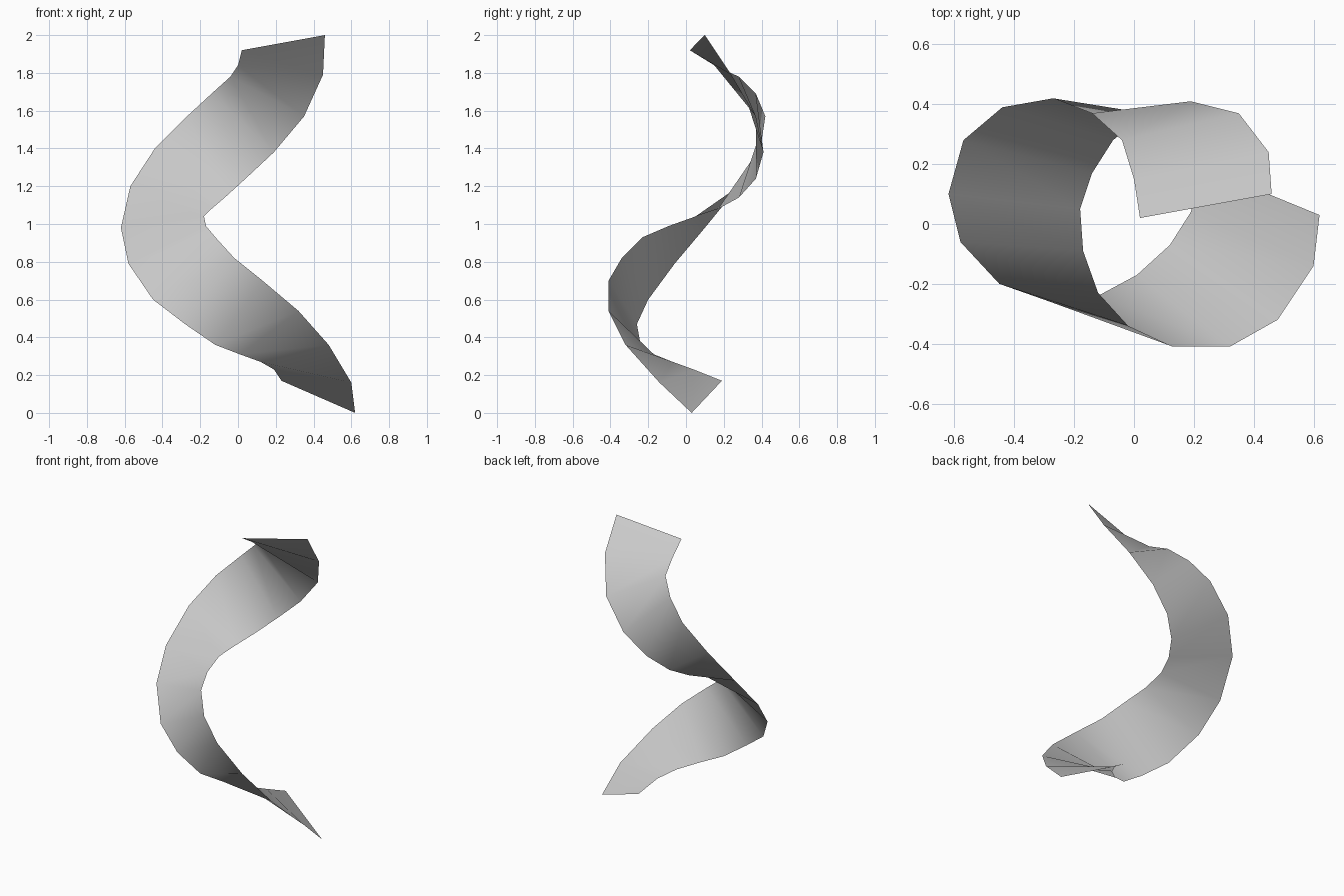
import bpy
import bmesh
from mathutils import Vector

# Remove the default object only
default_object = bpy.data.objects.get("Cube")
if default_object:
    bpy.data.objects.remove(default_object, do_unlink=True)


def make_material(name, colour):
    material = bpy.data.materials.new(name)
    material.use_nodes = True
    material.diffuse_color = colour
    shader = material.node_tree.nodes["Principled BSDF"]
    shader.inputs["Base Color"].default_value = colour
    return material


def rail_points(path):
    """Turn a path given in hundredths of a unit into vectors."""
    return [Vector(point) / 100 for point in path]


def build_ribbon(name, first_rail, second_rail, material):
    """Bridge two rails of equal length with a single row of quads."""
    sheet = bmesh.new()
    first_edge = [sheet.verts.new(point) for point in first_rail]
    second_edge = [sheet.verts.new(point) for point in second_rail]
    for step in range(len(first_edge) - 1):
        sheet.faces.new((
            first_edge[step],
            first_edge[step + 1],
            second_edge[step + 1],
            second_edge[step],
        ))
    for face in sheet.faces:
        face.smooth = True

    mesh = bpy.data.meshes.new(name)
    sheet.to_mesh(mesh)
    sheet.free()
    mesh.materials.append(material)
    ribbon = bpy.data.objects.new(name, mesh)
    bpy.context.collection.objects.link(ribbon)
    return ribbon


# Lower rail: starts wide at the foot, tight on the left, wide at the top
lower_rail = rail_points([
    (62, 3, 0), (60, -14, 16), (48, -32, 36), (32, -41, 54),
    (13, -41, 70), (-2, -34, 82), (-12, -23, 93), (-17, -9, 99),
    (-18, 5, 104), (-14, 17, 108), (-7, 28, 114), (4, 37, 124),
    (19, 41, 138), (35, 37, 157), (45, 24, 179), (46, 10, 200),
])

# Upper rail: starts tight at the foot, wide on the left, tight at the top
upper_rail = rail_points([
    (23, 19, 17), (19, 4, 23), (12, -7, 27), (1, -17, 31),
    (-12, -24, 36), (-28, -26, 47), (-45, -20, 60), (-58, -6, 79),
    (-62, 10, 98), (-57, 28, 120), (-44, 39, 140), (-27, 42, 157),
    (-14, 37, 169), (-4, 28, 178), (0, 15, 184), (2, 2, 192),
])

# Spiral ribbon sheet
light_grey = make_material("light_grey", (0.6, 0.6, 0.6, 1))
build_ribbon("spiral_ribbon", lower_rail, upper_rail, light_grey)
